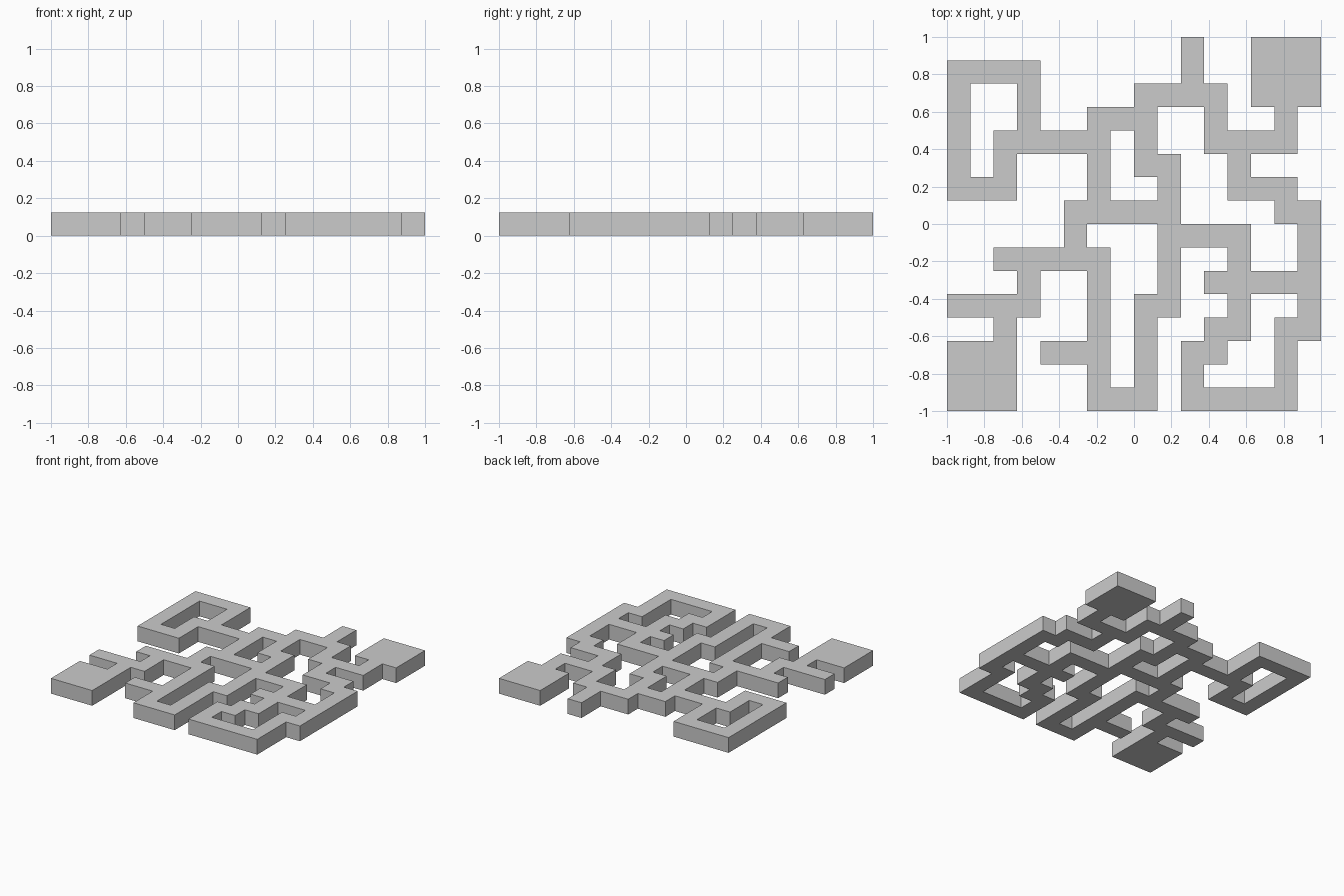
import bpy, bmesh

if "Cube" in bpy.data.objects:
    bpy.data.objects.remove(bpy.data.objects["Cube"])

N = 16          # grid squares per side
S = 2 / N       # square size, also the slab height

# Corridors as (column, row) waypoints, row 0 at the back
corridors = [
    [(2, 4), (2, 6), (0, 6), (0, 1), (3, 1), (3, 4)],              # left loop
    [(2, 4), (6, 4)],
    [(6, 7), (6, 3), (8, 3), (8, 2), (11, 2), (11, 4), (14, 4), (14, 3)],
    [(10, 0), (10, 2)],
    [(8, 3), (8, 5), (9, 5), (9, 11), (8, 11), (8, 15), (6, 15), (6, 9), (2, 9)],
    [(9, 7), (5, 7), (5, 9)],
    [(3, 9), (3, 11), (0, 11)],
    [(2, 11), (2, 13)],
    [(4, 13), (6, 13)],
    [(12, 4), (12, 6), (14, 6), (14, 7), (15, 7), (15, 12), (14, 12),
     (14, 15), (10, 15), (10, 13), (11, 13), (11, 12), (12, 12), (12, 8), (9, 8)],
    [(11, 10), (15, 10)],
]
# Square end rooms as opposite corners
rooms = [((0, 13), (2, 15)), ((13, 0), (15, 2))]


def block(a, b):
    """All grid squares in the rectangle between two corners."""
    xs, ys = sorted((a[0], b[0])), sorted((a[1], b[1]))
    return {(x, y) for x in range(xs[0], xs[1] + 1) for y in range(ys[0], ys[1] + 1)}


cells = set()
for path in corridors:
    for a, b in zip(path, path[1:]):
        cells |= block(a, b)
for a, b in rooms:
    cells |= block(a, b)

# Top and bottom for each square, walls only along open edges
bm = bmesh.new()


def quad(*pts):
    bm.faces.new([bm.verts.new((-1 + x * S, 1 - y * S, z * S)) for x, y, z in pts])


for c, r in cells:
    ring = [(c, r), (c, r + 1), (c + 1, r + 1), (c + 1, r)]
    quad(*[(x, y, 1) for x, y in ring])
    quad(*[(x, y, 0) for x, y in reversed(ring)])
    for i, (dx, dy) in enumerate([(-1, 0), (0, 1), (1, 0), (0, -1)]):
        if (c + dx, r + dy) not in cells:
            p, q = ring[i], ring[(i + 1) % 4]
            quad((*p, 0), (*q, 0), (*q, 1), (*p, 1))

bmesh.ops.remove_doubles(bm, verts=bm.verts, dist=1e-4)
bmesh.ops.recalc_face_normals(bm, faces=bm.faces)
mesh = bpy.data.meshes.new("maze_floor")
bm.to_mesh(mesh)
bm.free()
bpy.context.collection.objects.link(bpy.data.objects.new("maze_floor", mesh))
